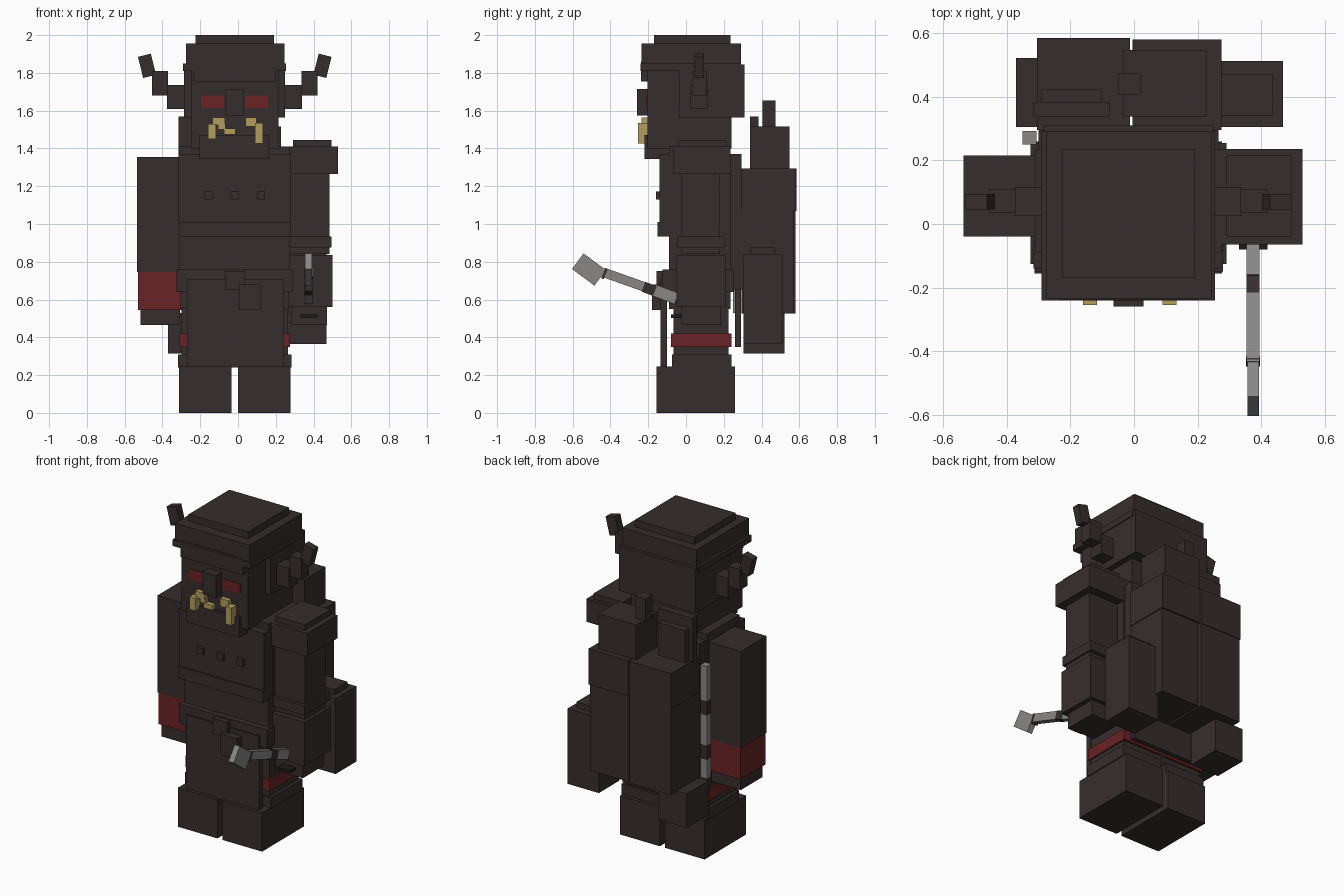
import bpy, math
from mathutils import Matrix, Vector

cube = bpy.data.objects.get("Cube")
if cube:
    bpy.data.objects.remove(cube)


def material(name, rgb):
    m = bpy.data.materials.new(name)
    m.use_nodes = True
    m.diffuse_color = (*rgb, 1)
    m.node_tree.nodes["Principled BSDF"].inputs["Base Color"].default_value = (*rgb, 1)
    return m


DARK = material("dark brown", (0.037, 0.026, 0.027))
RED = material("deep red", (0.145, 0.016, 0.018))
GOLD = material("pale gold", (0.45, 0.34, 0.11))
GREY = material("steel grey", (0.25, 0.245, 0.24))
BLACK = material("black", (0.012, 0.010, 0.010))

MID = -0.0175  # symmetry plane of the body


def box(name, x, y, z, mat=DARK, rot=None):
    """Box from its x, y and z ranges, optionally turned about its centre."""
    c = Vector([(a + b) / 2 for a, b in (x, y, z)])
    s = [b - a for a, b in (x, y, z)]
    verts = [Vector((i * s[0] / 2, j * s[1] / 2, k * s[2] / 2))
             for i in (-1, 1) for j in (-1, 1) for k in (-1, 1)]
    if rot:
        turn = Matrix.Rotation(math.radians(rot[1]), 3, rot[0])
        verts = [turn @ v for v in verts]
    faces = [(0, 1, 3, 2), (4, 6, 7, 5), (0, 4, 5, 1), (2, 3, 7, 6), (0, 2, 6, 4), (1, 5, 7, 3)]
    me = bpy.data.meshes.new(name)
    me.from_pydata(verts, [], faces)
    me.materials.append(mat)
    ob = bpy.data.objects.new(name, me)
    ob.location = c
    bpy.context.collection.objects.link(ob)
    return ob


def pair(name, x, y, z, mat=DARK, rot=None):
    """Box on the left side plus its mirror image on the right."""
    box("left_" + name, x, y, z, mat, rot)
    mx = (2 * MID - x[1], 2 * MID - x[0])
    box("right_" + name, mx, y, z, mat, rot and (rot[0], -rot[1]))


# Legs and feet
pair("foot", (0.0, 0.277), (-0.155, 0.26), (0, 0.245))
pair("ankle", (0.0, 0.283), (-0.075, 0.24), (0.24, 0.31))
pair("leg", (-0.01, 0.265), (-0.065, 0.225), (0.3, 0.7))
pair("leg_band", (-0.005, 0.275), (-0.08, 0.24), (0.35, 0.42), RED)

# Robe, belt and buckle
box("front_apron", (-0.27, 0.24), (-0.135, -0.10), (0.24, 0.71))
box("back_apron", (-0.27, 0.24), (0.26, 0.29), (0.35, 0.67))
box("belt", (-0.325, 0.29), (-0.125, 0.255), (0.64, 0.76))
box("hips", (-0.305, 0.27), (-0.09, 0.235), (0.55, 0.65))
box("upper_buckle", (-0.07, 0.035), (-0.155, -0.12), (0.65, 0.75))
box("lower_buckle", (0.005, 0.12), (-0.18, -0.13), (0.545, 0.68))

# Torso
box("torso", (-0.31, 0.275), (-0.09, 0.235), (0.75, 1.41))
box("chest_plate", (-0.315, 0.28), (-0.14, -0.05), (1.0, 1.37))
box("chest_band", (-0.31, 0.28), (-0.15, -0.05), (0.935, 1.01))
box("back_plate", (-0.30, 0.265), (0.235, 0.295), (0.65, 1.37))
for i, x in enumerate((-0.157, -0.0175, 0.122)):
    box(f"button_{i + 1}", (x - 0.022, x + 0.022), (-0.158, -0.13), (1.13, 1.172))

# Left arm
box("left_shoulder_cap", (0.29, 0.495), (-0.04, 0.215), (1.4, 1.445))
box("left_shoulder_pad", (0.255, 0.53), (-0.065, 0.235), (1.265, 1.41))
box("left_upper_arm", (0.27, 0.485), (-0.025, 0.18), (0.84, 1.27))
box("left_elbow_cuff", (0.26, 0.495), (-0.045, 0.205), (0.875, 0.935))
box("left_forearm", (0.255, 0.50), (-0.05, 0.21), (0.56, 0.835))
box("left_hand", (0.28, 0.47), (-0.025, 0.185), (0.465, 0.57))

# Right arm
box("right_sleeve", (-0.535, -0.295), (-0.04, 0.215), (0.745, 1.355))
box("right_cuff", (-0.53, -0.295), (-0.038, 0.213), (0.545, 0.745), RED)
box("right_hand", (-0.515, -0.31), (-0.025, 0.19), (0.465, 0.545))

# Head
box("head", (-0.25, 0.215), (-0.205, 0.24), (1.40, 1.9))
box("jaw", (-0.205, 0.165), (-0.22, 0.2), (1.345, 1.47))
box("hair", (-0.285, 0.25), (-0.035, 0.31), (1.565, 1.845))
box("brow", (-0.235, 0.2), (-0.238, -0.15), (1.755, 1.86))
box("hat_brim", (-0.29, 0.255), (-0.24, 0.29), (1.81, 1.85))
box("hat", (-0.275, 0.245), (-0.235, 0.29), (1.845, 1.955))
box("hat_top", (-0.225, 0.19), (-0.17, 0.235), (1.95, 2.0))
pair("eye", (0.04, 0.16), (-0.21, -0.20), (1.615, 1.68), RED)
box("nose", (-0.065, 0.03), (-0.26, -0.2), (1.575, 1.715))

# Teeth and tusks
box("right_tusk", (-0.16, -0.117), (-0.255, -0.205), (1.45, 1.53), GOLD)
box("left_tusk", (0.09, 0.133), (-0.255, -0.205), (1.425, 1.535), GOLD)
box("right_tusk_root", (-0.135, -0.07), (-0.235, -0.2), (1.525, 1.565), GOLD)
box("left_tusk_root", (0.04, 0.097), (-0.235, -0.2), (1.515, 1.565), GOLD)
box("tooth", (-0.075, -0.012), (-0.235, -0.2), (1.475, 1.505), GOLD)
box("small_tooth", (-0.105, -0.065), (-0.23, -0.2), (1.5, 1.53), GOLD)

# Stepped horns
pair("horn_base", (0.24, 0.34), (0.025, 0.115), (1.61, 1.735))
pair("horn_middle", (0.335, 0.42), (0.035, 0.11), (1.68, 1.81))
pair("horn_tip", (0.412, 0.482), (0.045, 0.095), (1.78, 1.895), DARK, ("Y", 14))

# Backpack with its rolls and bags
box("left_pack", (0.0, 0.27), (0.295, 0.57), (0.525, 1.29))
box("left_pack_lid", (-0.005, 0.275), (0.295, 0.58), (1.07, 1.295))
box("right_pack", (-0.3, -0.012), (0.295, 0.58), (0.525, 1.29))
box("right_pack_lid", (-0.305, -0.012), (0.295, 0.585), (1.07, 1.295))
box("pack_box", (-0.035, 0.228), (0.338, 0.547), (1.29, 1.515))
box("pack_post", (-0.05, 0.02), (0.405, 0.475), (1.51, 1.655))
box("tall_book", (-0.315, -0.075), (0.338, 0.383), (1.29, 1.57))
box("short_book", (-0.29, -0.1), (0.383, 0.422), (1.29, 1.5))
box("low_bag", (-0.37, -0.17), (0.305, 0.522), (0.315, 0.53))
box("side_bag", (0.25, 0.468), (0.305, 0.512), (0.365, 0.84))
box("side_bag_lid", (0.25, 0.435), (0.34, 0.472), (0.84, 0.875))

# Banded staff on the back
levels = (0.53, 0.65, 0.74, 0.93, 1.02, 1.24)
for i, (a, b) in enumerate(zip(levels, levels[1:])):
    box(f"staff_{i + 1}", (-0.35, -0.307), (0.25, 0.292), (a, b), DARK if i % 2 else GREY)


# Axe held in the left hand, each rod running between two (y, z) points
def rod(name, a, b, width, height, mat):
    (y0, z0), (y1, z1) = a, b
    half = math.hypot(y1 - y0, z1 - z0) / 2
    y, z, x = (y0 + y1) / 2, (z0 + z1) / 2, 0.374
    angle = math.degrees(math.atan2(z1 - z0, y1 - y0))
    box(name, (x - width / 2, x + width / 2), (y - half, y + half),
        (z - height / 2, z + height / 2), mat, ("X", angle))


rod("axe_pommel", (-0.05, 0.605), (-0.17, 0.65), 0.04, 0.062, GREY)
rod("axe_grip", (-0.165, 0.645), (-0.225, 0.668), 0.042, 0.055, DARK)
rod("axe_shaft", (-0.22, 0.667), (-0.44, 0.745), 0.04, 0.05, GREY)
rod("axe_collar", (-0.425, 0.735), (-0.437, 0.74), 0.044, 0.058, DARK)
rod("axe_head", (-0.454, 0.715), (-0.573, 0.803), 0.036, 0.103, GREY)
box("hand_guard", (0.33, 0.42), (-0.08, -0.02), (0.503, 0.52), BLACK)
